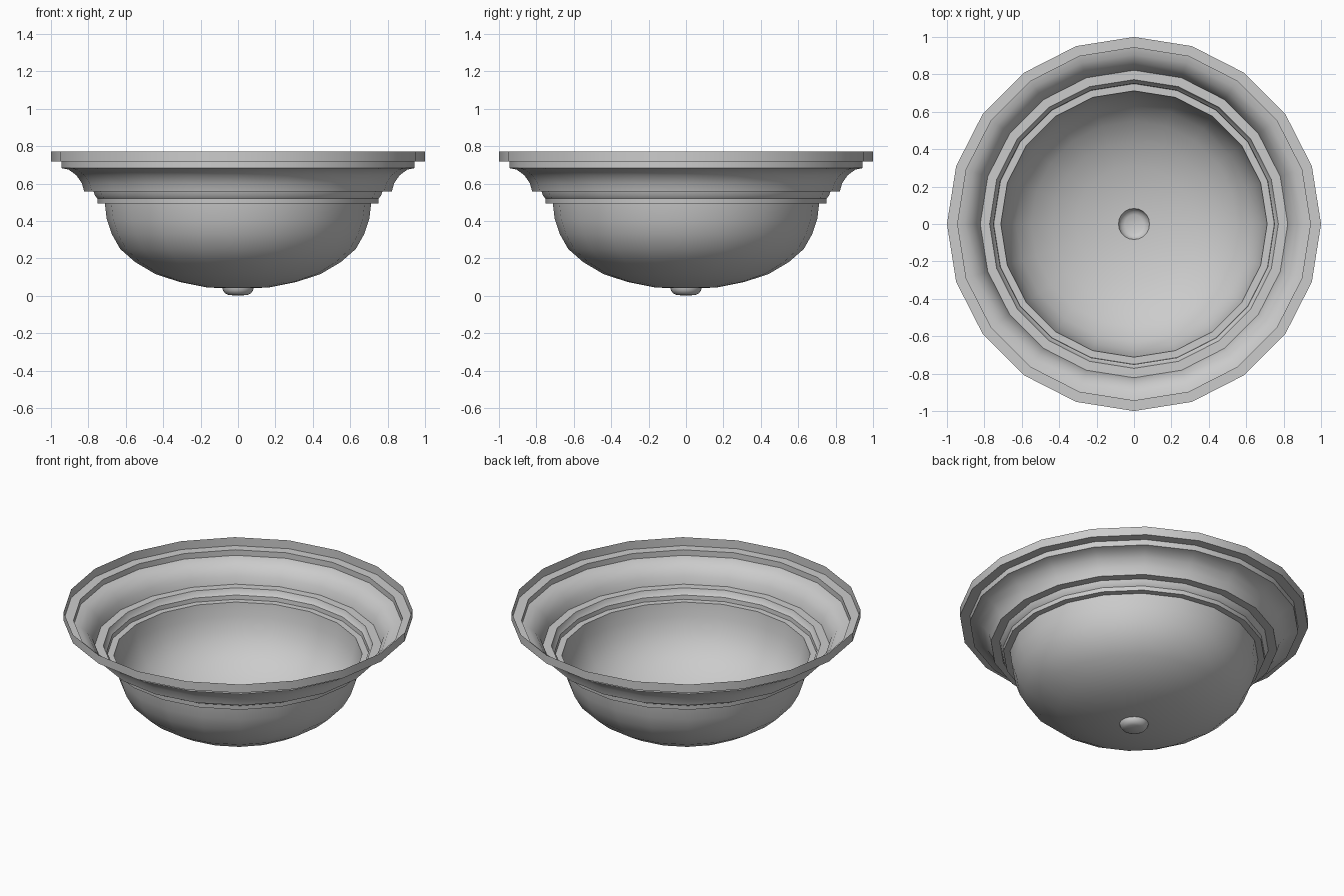
import bpy, bmesh, math

if "Cube" in bpy.data.objects:
    bpy.data.objects.remove(bpy.data.objects["Cube"])

SIDES = 20


def lathe(name, profile):
    """Revolve (radius, height) points, listed top to bottom, into a thin sheet."""
    bm = bmesh.new()
    rings = []
    for r, z in profile:
        if r == 0:
            rings.append([bm.verts.new((0, 0, z))] * SIDES)
        else:
            rings.append([bm.verts.new((r * math.cos(2 * math.pi * i / SIDES),
                                        r * math.sin(2 * math.pi * i / SIDES), z))
                          for i in range(SIDES)])
    for a, b in zip(rings, rings[1:]):
        for i in range(SIDES):
            j = (i + 1) % SIDES
            quad = [a[i], b[i], b[j], a[j]]
            bm.faces.new(list(dict.fromkeys(quad)))
    mesh = bpy.data.meshes.new(name)
    bm.to_mesh(mesh)
    bm.free()
    obj = bpy.data.objects.new(name, mesh)
    bpy.context.collection.objects.link(obj)
    bpy.ops.object.select_all(action='DESELECT')
    obj.select_set(True)
    bpy.context.view_layer.objects.active = obj
    bpy.ops.object.shade_smooth_by_angle(angle=math.radians(35))
    return obj


# Stepped metal trim: rim band, large cove, small cove, inner lip
lathe("trim_ring", [
    (1.0, 0.77), (1.0, 0.717), (0.943, 0.717), (0.943, 0.682),
    (0.905, 0.674), (0.865, 0.645), (0.835, 0.602), (0.822, 0.556),
    (0.772, 0.556), (0.765, 0.535), (0.752, 0.52), (0.75, 0.494), (0.712, 0.494)])

# Bowl-shaped shade
lathe("shade_bowl", [
    (0.712, 0.494), (0.702, 0.41), (0.675, 0.33), (0.63, 0.25), (0.55, 0.18),
    (0.44, 0.115), (0.31, 0.073), (0.17, 0.045), (0.083, 0.04)])

# Small finial cup under the shade
lathe("finial", [
    (0.083, 0.04), (0.08, 0.028), (0.068, 0.012), (0.05, 0.004), (0, 0)])
